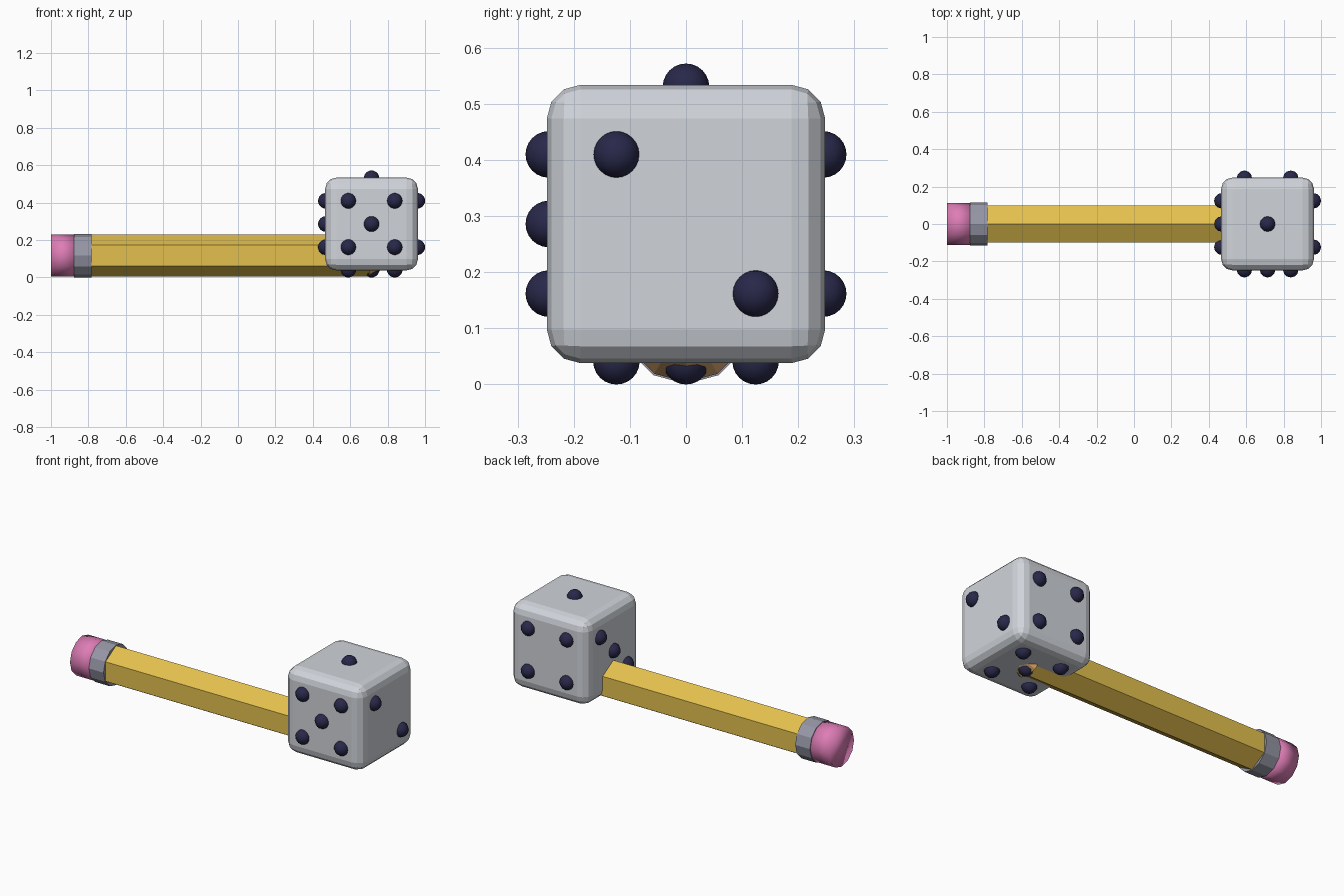
import bpy, bmesh
from math import sin, cos, pi
from mathutils import Vector

old = bpy.data.objects.get("Cube")
if old:
    bpy.data.objects.remove(old, do_unlink=True)


def material(name, srgb):
    lin = [(c / 255 / 12.92) if c < 11 else ((c / 255 + 0.055) / 1.055) ** 2.4 for c in srgb]
    m = bpy.data.materials.new(name)
    m.use_nodes = True
    m.diffuse_color = (*lin, 1)
    m.node_tree.nodes["Principled BSDF"].inputs["Base Color"].default_value = (*lin, 1)
    return m


YELLOW = material("pencil yellow", (228, 192, 78))
WOOD = material("bare wood", (222, 172, 112))
METAL = material("ferrule grey", (150, 150, 166))
PINK = material("eraser pink", (222, 125, 182))
WHITE = material("die white", (208, 212, 218))
NAVY = material("pip navy", (40, 40, 74))


def add_object(name, bm, mat, smooth=False):
    bmesh.ops.recalc_face_normals(bm, faces=bm.faces[:])
    for f in bm.faces:
        f.smooth = smooth
    mesh = bpy.data.meshes.new(name)
    bm.to_mesh(mesh)
    bm.free()
    mesh.materials.append(mat)
    obj = bpy.data.objects.new(name, mesh)
    bpy.context.collection.objects.link(obj)
    return obj


AXIS_Z = 0.117  # height of the pencil's centre line


def prism(name, sides, x0, r0, x1, r1, mat, smooth=False):
    """Prism or tapered section along x, with a corner pointing straight up."""
    bm = bmesh.new()
    rings = []
    for x, r in ((x0, r0), (x1, r1)):
        angles = [2 * pi * i / sides for i in range(sides)]
        rings.append([bm.verts.new((x, r * sin(a), AXIS_Z + r * cos(a))) for a in angles])
        bm.faces.new(rings[-1])
    a, b = rings
    for i in range(sides):
        j = (i + 1) % sides
        bm.faces.new((a[i], a[j], b[j], b[i]))
    return add_object(name, bm, mat, smooth)


# Pencil, from eraser to point
prism("eraser", 12, -1.0, 0.112, -0.87, 0.112, PINK, smooth=True)
prism("ferrule", 12, -0.876, 0.116, -0.782, 0.116, METAL)
prism("pencil_body", 6, -0.80, 0.113, 0.70, 0.113, YELLOW)
prism("sharpened_wood", 12, 0.70, 0.113, 0.87, 0.023, WOOD)
prism("pencil_lead", 12, 0.87, 0.023, 0.913, 0.002, NAVY)

# Die with rounded edges
CENTRE = Vector((0.714, 0, 0.286))
HALF = 0.248
bm = bmesh.new()
bmesh.ops.create_cube(bm, size=2 * HALF)
bmesh.ops.bevel(bm, geom=bm.edges[:], offset=0.06, segments=3, profile=0.5, affect='EDGES')
bmesh.ops.translate(bm, verts=bm.verts[:], vec=CENTRE)
add_object("die", bm, WHITE)

# Pips: each face has an outward axis, two in-plane axes and a layout
X, Y, Z = Vector((1, 0, 0)), Vector((0, 1, 0)), Vector((0, 0, 1))
MIDDLE = [(0, 0)]
DIAGONAL = [(-1, 1), (1, -1)]
CORNERS = DIAGONAL + [(1, 1), (-1, -1)]
FACES = {
    "top": (Z, X, Y, MIDDLE),
    "right": (X, Y, Z, DIAGONAL),
    "left": (-X, -Y, Z, DIAGONAL + MIDDLE),
    "back": (Y, X, Z, CORNERS),
    "front": (-Y, X, Z, CORNERS + MIDDLE),
    "bottom": (-Z, X, Y, CORNERS + MIDDLE),
}
for side, (out, u, v, layout) in FACES.items():
    bm = bmesh.new()
    for i, j in layout:
        ball = bmesh.ops.create_uvsphere(bm, u_segments=12, v_segments=12, radius=0.0415)
        spot = CENTRE + out * 0.2445 + (u * i + v * j) * 0.124
        bmesh.ops.translate(bm, verts=ball["verts"], vec=spot)
    add_object("pips_" + side, bm, NAVY, smooth=True)
